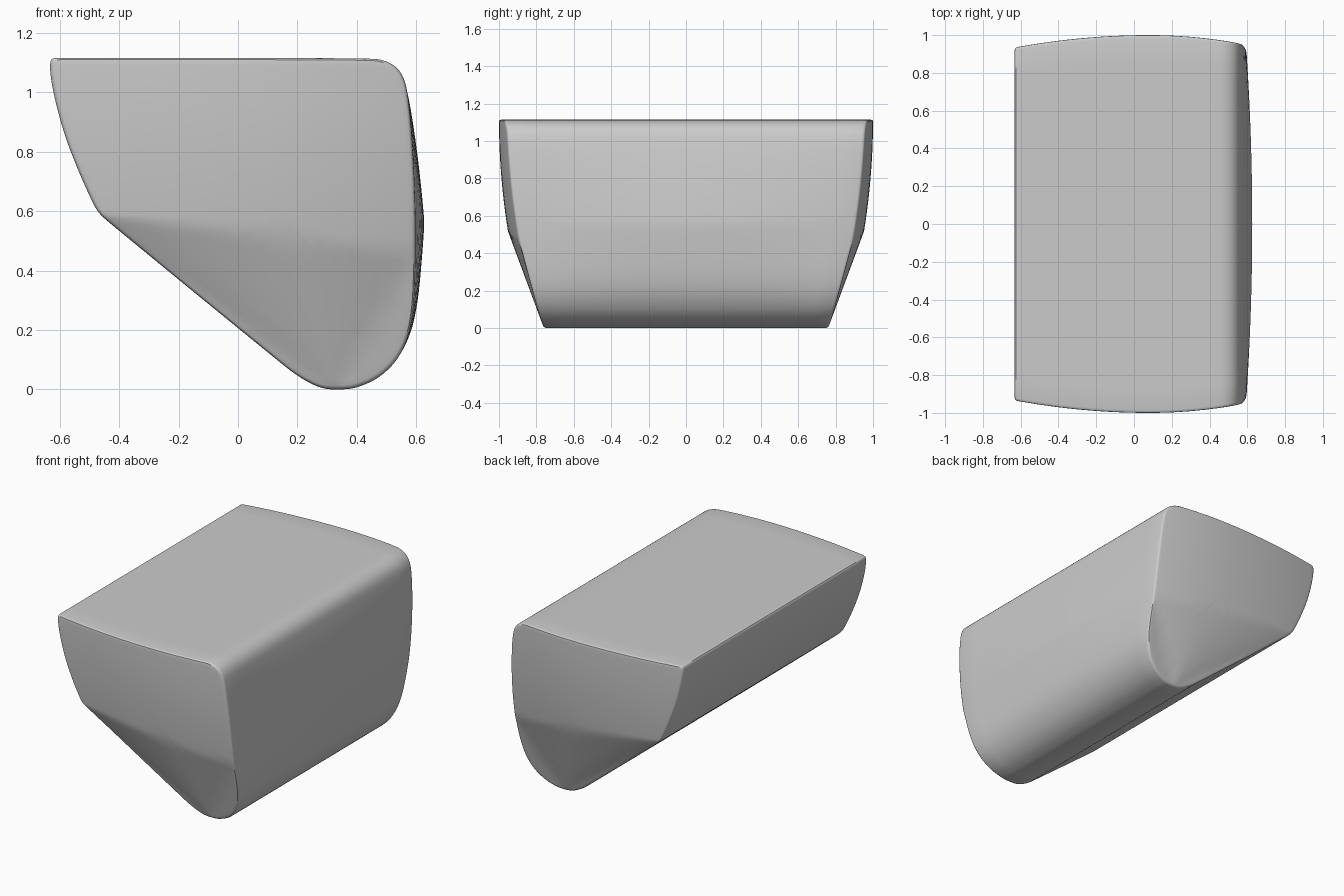
import bpy, bmesh, math

if "Cube" in bpy.data.objects:
    bpy.data.objects.remove(bpy.data.objects["Cube"])

# Side profile (x, z) as seen from the front, rounded by corner cutting
PROFILE = [(-0.632, 1.11), (-0.615, 1.115), (-0.58, 1.115), (0.43, 1.115), (0.50, 1.107),
           (0.55, 1.07), (0.572, 1.0), (0.588, 0.82), (0.597, 0.62), (0.597, 0.42),
           (0.592, 0.28), (0.575, 0.18), (0.535, 0.095), (0.47, 0.035), (0.40, 0.006),
           (0.36, 0.0), (0.30, 0.0), (0.26, 0.012), (0.20, 0.045), (0.13, 0.10),
           (-0.43, 0.558), (-0.47, 0.594), (-0.492, 0.635), (-0.535, 0.73),
           (-0.582, 0.85), (-0.615, 0.97), (-0.632, 1.06)]
CX, CZ = 0.12, 0.62


def chaikin(pts):
    out = []
    for (x0, z0), (x1, z1) in zip(pts, pts[1:] + pts[:1]):
        out += [(0.75 * x0 + 0.25 * x1, 0.75 * z0 + 0.25 * z1),
                (0.25 * x0 + 0.75 * x1, 0.25 * z0 + 0.75 * z1)]
    return out


def split_long(pts, step):
    out = []
    for (x0, z0), (x1, z1) in zip(pts, pts[1:] + pts[:1]):
        n = max(1, math.ceil(math.hypot(x1 - x0, z1 - z0) / step))
        out += [(x0 + (x1 - x0) * i / n, z0 + (z1 - z0) * i / n) for i in range(n)]
    return out


def crease_z(x):
    return 0.53 - 0.12 * x


# Half width of the body: domed above the crease, tapering to the bottom below it
def upper(x, z):
    d = x - 0.08
    a = 0.13 if d < 0 else 0.19
    return 1.0 - a * d * d - 0.135 * (1.115 - z) ** 2


def half_width(x, z):
    if z >= crease_z(x):
        return upper(x, z)
    dx = x - 0.33
    t = max(0.0, (z + 0.12 * dx) / (0.53 - 0.12 * 0.33))
    xc = min(0.6, max(-0.48, 0.33 + dx / max(t, 1e-4)))
    return 0.76 + t * (upper(xc, crease_z(xc)) - 0.76)


# Slight swelling of the wide faces at mid length
def bulge(x, z, v):
    k = 1 - v * v
    if x > 0.5:
        tri = min((1.0 - z) / 0.44, (z - 0.12) / 0.44)
        return x + 0.03 * k * max(0.0, min(1.0, tri)), z
    return x, z


prof = split_long(chaikin(chaikin(PROFILE)), 0.05)
bm = bmesh.new()
rings = []


def cap_ring(s, side, inset=0.0):
    ring = []
    for x, z in prof:
        px, pz = CX + (x - CX) * s, CZ + (z - CZ) * s
        ring.append(bm.verts.new((px, side * (half_width(px, pz) - inset), pz)))
    return ring


CAP = [0.06, 0.15, 0.25, 0.35, 0.45, 0.55, 0.65, 0.74, 0.82, 0.9, 0.95, 0.978]
EDGE = [(0.988, 0.001), (0.996, 0.006)]

# Front cap, length of the body, back cap
rings += [cap_ring(s, -1) for s in CAP]
rings += [cap_ring(s, -1, i) for s, i in EDGE]
for k in range(17):
    v = -1 + k / 8
    ring = []
    for x, z in prof:
        bx, bz = bulge(x, z, v)
        ring.append(bm.verts.new((bx, v * (half_width(x, z) - 0.015), bz)))
    rings.append(ring)
rings += [cap_ring(s, 1, i) for s, i in reversed(EDGE)]
rings += [cap_ring(s, 1) for s in reversed(CAP)]

n = len(prof)
for a, b in zip(rings, rings[1:]):
    for i in range(n):
        j = (i + 1) % n
        bm.faces.new((a[i], a[j], b[j], b[i]))
for ring, side in ((rings[0], -1), (rings[-1], 1)):
    c = bm.verts.new((CX, side * half_width(CX, CZ), CZ))
    for i in range(n):
        bm.faces.new((ring[i], ring[(i + 1) % n], c))
bmesh.ops.recalc_face_normals(bm, faces=bm.faces)

mesh = bpy.data.meshes.new("body")
bm.to_mesh(mesh)
bm.free()
body = bpy.data.objects.new("body", mesh)
bpy.context.collection.objects.link(body)
bpy.context.view_layer.objects.active = body
body.select_set(True)
bpy.ops.object.shade_smooth_by_angle(angle=math.radians(35))
